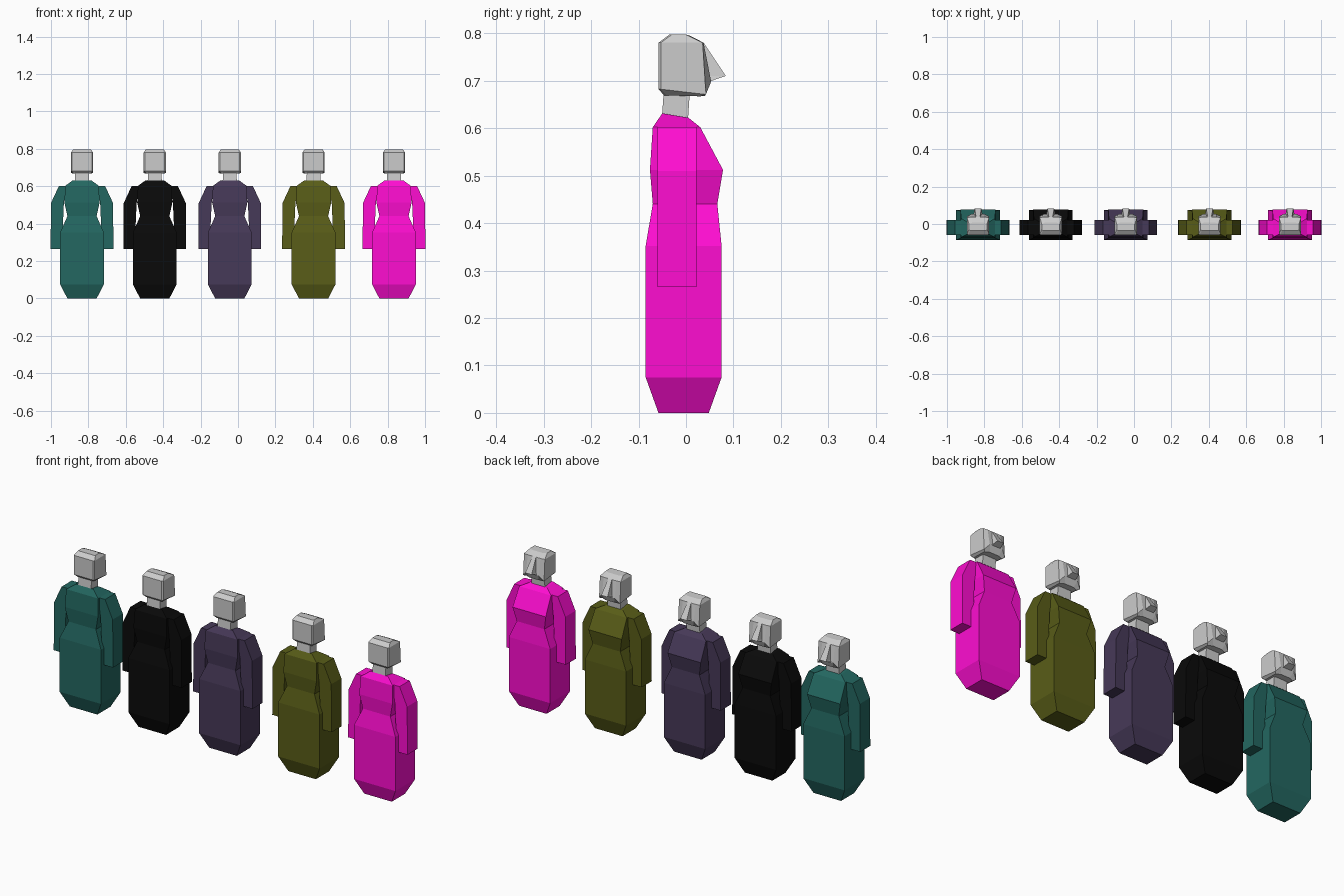
import bpy, bmesh

if "Cube" in bpy.data.objects:
    bpy.data.objects.remove(bpy.data.objects["Cube"])


def build(name, rings, mat=None):
    """Loft flat-faced rings of points, bottom to top, with closed ends."""
    bm = bmesh.new()
    loops = [[bm.verts.new(p) for p in ring] for ring in rings]
    n = len(loops[0])
    for a, b in zip(loops, loops[1:]):
        for i in range(n):
            j = (i + 1) % n
            bm.faces.new((a[i], a[j], b[j], b[i]))
    bm.faces.new(loops[0][::-1])
    bm.faces.new(loops[-1])
    bmesh.ops.recalc_face_normals(bm, faces=bm.faces[:])
    me = bpy.data.meshes.new(name)
    bm.to_mesh(me)
    bm.free()
    ob = bpy.data.objects.new(name, me)
    bpy.context.collection.objects.link(ob)
    if mat:
        me.materials.append(mat)
    return ob


def box_ring(x0, x1, y0, y1, z0, z1):
    # z0 is the height at y0, z1 the height at y1
    return [(x0, y0, z0), (x1, y0, z0), (x1, y1, z1), (x0, y1, z1)]


def head_ring(w, back, side, wf, face, zb, zs, zf):
    wb, yb = w - .006, back + .005
    return [(-wb, back, zb), (wb, back, zb), (w, yb, zb), (w, side, zs),
            (wf, face, zf), (-wf, face, zf), (-w, side, zs), (-w, yb, zb)]


# half width, y back, y face side, z at each
BODY = [(.078, -.058, .048, 0, 0), (.117, -.085, .075, .075, .075),
        (.117, -.085, .075, .352, .352), (.078, -.07, .066, .44, .44),
        (.094, -.076, .078, .512, .512), (.09, -.07, .03, .602, .602),
        (.05, -.05, .005, .631, .622)]
# inner x, outer x, z
ARM = [(.108, .168, .265), (.097, .166, .51), (.082, .123, .602)]
HEAD = [(.048, -.046, .03, .025, .04, .669, .667, .668),
        (.059, -.058, .042, .036, .053, .682, .671, .698),
        (.059, -.058, .035, .036, .037, .78, .78, .78),
        (.048, -.035, .0, .03, .008, .797, .797, .795)]

# linear colours
FIGURES = [("teal", -.834, (.017, .137, .12)), ("black", -.445, (.003, .003, .003)),
           ("purple", -.044, (.062, .041, .098)), ("olive", .404, (.1, .11, .009)),
           ("magenta", .834, (1, .004, .64))]

for label, x, color in FIGURES:
    mat = bpy.data.materials.new(label)
    mat.diffuse_color = (*color, 1)
    mat.use_nodes = True
    mat.node_tree.nodes["Principled BSDF"].inputs["Base Color"].default_value = mat.diffuse_color
    parts = []

    # robe
    parts.append(build(label + "_robe", [box_ring(-w, w, *r) for w, *r in BODY], mat))

    # sleeves
    for side, s in (("left", -1), ("right", 1)):
        rings = [box_ring(s * a, s * b, -.06, .022, z, z) for a, b, z in ARM]
        parts.append(build(f"{label}_{side}_sleeve", rings, mat))

    # neck
    parts.append(build(label + "_neck", [box_ring(-.038, .038, -.051, .004, .62, .615),
                                         box_ring(-.036, .036, -.047, .008, .675, .675)]))
    # head
    parts.append(build(label + "_head", [head_ring(*r) for r in HEAD]))

    # wedge nose
    parts.append(build(label + "_nose", [
        [(-.024, .03, .70), (.024, .03, .70), (.024, .052, .699), (-.024, .052, .699)],
        [(-.021, .03, .71), (.021, .03, .71), (.018, .084, .71), (-.018, .084, .71)],
        [(-.012, .025, .78), (.012, .025, .78), (.01, .037, .78), (-.01, .037, .78)]]))

    for ob in parts:
        ob.location.x = x
